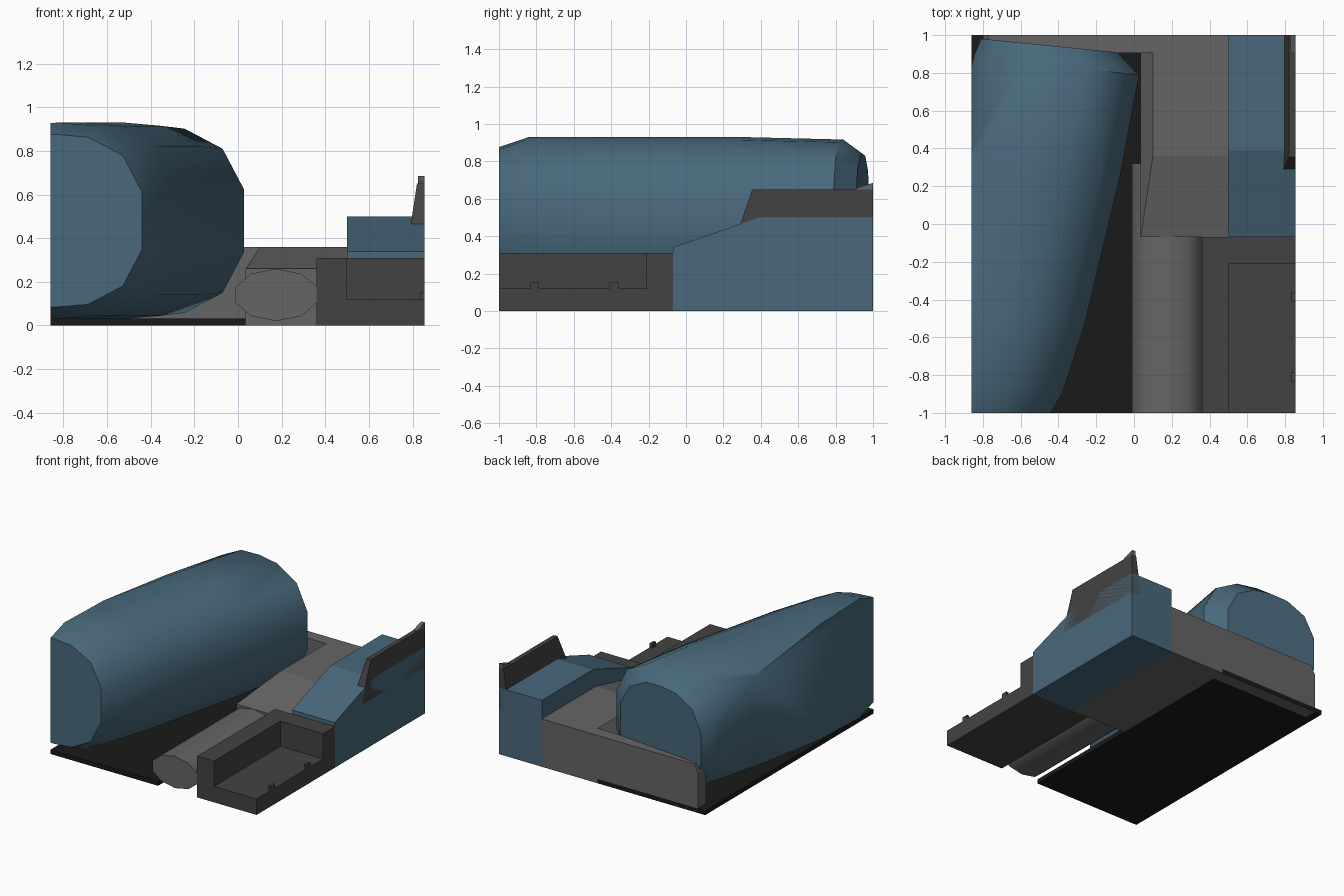
import bpy, bmesh, math

if "Cube" in bpy.data.objects:
    bpy.data.objects.remove(bpy.data.objects["Cube"])

def material(name, rgb):
    m = bpy.data.materials.new(name)
    m.diffuse_color = (*rgb, 1)
    m.use_nodes = True
    m.node_tree.nodes["Principled BSDF"].inputs["Base Color"].default_value = m.diffuse_color
    return m

BLUE = material("blue_paint", (0.065, 0.14, 0.20))
GREY = material("grey_trim", (0.13, 0.13, 0.13))
DARK = material("dark_trim", (0.055, 0.055, 0.055))
BLACK = material("black_base", (0.01, 0.01, 0.01))

def finish(name, bm, mat, smooth=None):
    bmesh.ops.recalc_face_normals(bm, faces=bm.faces[:])
    me = bpy.data.meshes.new(name)
    bm.to_mesh(me)
    bm.free()
    ob = bpy.data.objects.new(name, me)
    bpy.context.collection.objects.link(ob)
    me.materials.append(mat)
    if smooth:
        bpy.ops.object.select_all(action='DESELECT')
        ob.select_set(True)
        bpy.context.view_layer.objects.active = ob
        bpy.ops.object.shade_smooth_by_angle(angle=math.radians(smooth))
    return ob

def loft(rings, bm=None):
    """Skin equal-length rings of points and cap both ends."""
    bm = bm or bmesh.new()
    vs = [[bm.verts.new(p) for p in r] for r in rings]
    n = len(vs[0])
    for a, b in zip(vs, vs[1:]):
        for i in range(n):
            j = (i + 1) % n
            bm.faces.new((a[i], a[j], b[j], b[i]))
    bm.faces.new(vs[0])
    bm.faces.new(vs[-1])
    return bm

def along_x(yz, x0, x1):
    return [[(x, y, z) for y, z in yz] for x in (x0, x1)]

def along_y(xz, y0, y1):
    return [[(x, y, z) for x, z in xz] for y in (y0, y1)]

def box(x0, x1, y0, y1, z0, z1):
    return along_y([(x0, z0), (x1, z0), (x1, z1), (x0, z1)], y0, y1)

# Thin base plate
finish("base_plate", loft(box(-0.86, 0.035, -1, 1, 0, 0.033)), BLACK)

# Big rounded side body: tilted rounded rings, trimmed flat on the left
quarter = [(0.45, 0.15), (0.35, 0.34), (0.17, 0.435)]
right = [(x, -z) for x, z in quarter[::-1]] + quarter
section = right + [(0, 0.45)] + [(-x, -z) for x, z in right] + [(0, -0.45)]
stations = [  # y, centre x, scale, tilt
    (-1.0, -0.836, 0.88, 0), (-0.84, -0.825, 1, 0.1), (-0.5, -0.715, 1, 0.1),
    (0.3, -0.525, 1, 0.12), (0.84, -0.41, 0.97, 0.12), (0.945, -0.45, 0.8, 0.1)]
bm = loft([[(cx + x * s, y - x * s * k, 0.48 + z * s) for x, z in section]
           for y, cx, s, k in stations])
cut = bmesh.ops.bisect_plane(bm, geom=bm.verts[:] + bm.edges[:] + bm.faces[:],
                             plane_co=(-0.86, 0, 0), plane_no=(-1, 0, 0), clear_outer=True)
bmesh.ops.holes_fill(bm, edges=[e for e in bm.edges if e.is_boundary], sides=0)
finish("side_body", bm, BLUE, 38)

# Ten-sided pipe between the body and the tray
pipe = [(0.175 + 0.195 * math.sin(i * math.pi / 5), 0.14 + 0.12 * math.cos(i * math.pi / 5))
        for i in range(10)]
finish("pipe", loft(along_y(pipe, -1, 0.32)), GREY, 50)

# Centre console with sloping front and chamfered left side
def console_ring(y, z, x):
    return [(0.035, y, 0), (0.5, y, 0), (0.5, y, z), (x, y, z), (0.035, y, 0.26)]
bm = loft([console_ring(-0.07, 0.26, 0.036), console_ring(0.36, 0.36, 0.1),
           console_ring(0.905, 0.36, 0.1)])
finish("centre_console", bm, GREY)

# Rear wall with clipped top corner
wall = [(-0.8, 0), (0.5, 0), (0.5, 0.36), (-0.77, 0.36), (-0.8, 0.3)]
finish("rear_wall", loft(along_y(wall, 0.905, 1)), GREY)

# Blue side block with sloping front top
block = [(-0.07, 0), (1, 0), (1, 0.5), (0.39, 0.5), (-0.07, 0.34)]
finish("side_block", loft(along_x(block, 0.5, 0.855)), BLUE)

# Side panel, thinner at the top, with a small wedge on it
bm = loft([[(0.775, 0.25, 0.35), (0.855, 0.25, 0.35), (0.855, 1, 0.35), (0.775, 1, 0.35)],
           [(0.82, 0.355, 0.65), (0.855, 0.355, 0.65), (0.855, 1, 0.65), (0.82, 1, 0.65)]])
finish("side_panel", bm, DARK)
wedge = [(0.91, 0.645), (1, 0.645), (1, 0.685), (0.91, 0.657)]
finish("panel_wedge", loft(along_x(wedge, 0.825, 0.855)), GREY)

# Open tray: L-shaped rim around a low floor
rim = [(0.36, -1), (0.5, -1), (0.5, -0.21), (0.855, -0.21), (0.855, -0.07), (0.36, -0.07)]
finish("tray_rim", loft([[(x, y, z) for x, y in rim] for z in (0, 0.31)]), DARK)
finish("tray_floor", loft(box(0.5, 0.855, -1, -0.21, 0, 0.12)), DARK)
for i, y in enumerate((-0.81, -0.385)):
    finish(f"tray_tab_{i + 1}", loft(box(0.835, 0.855, y - 0.024, y + 0.024, 0.115, 0.152)), DARK)
